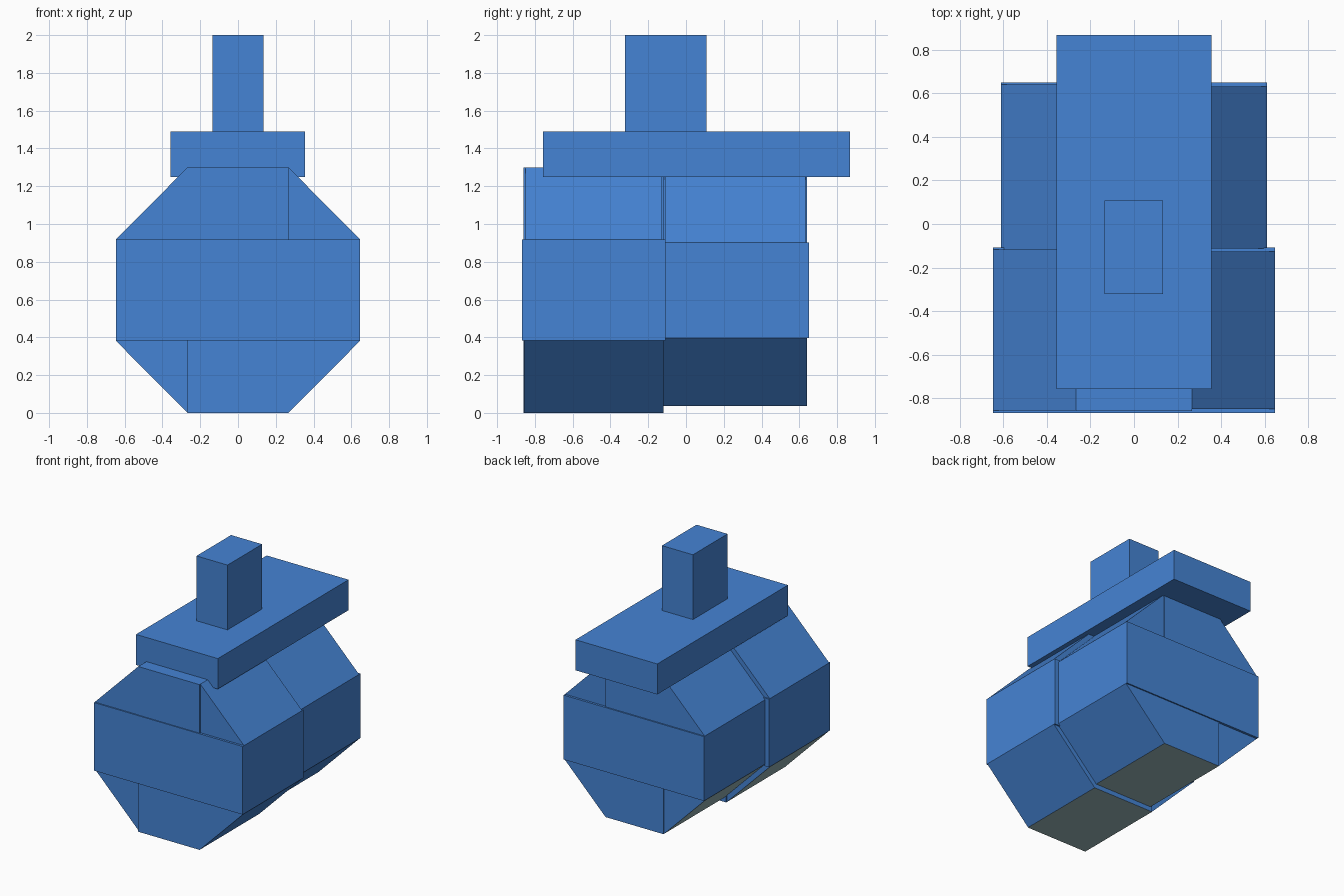
import bpy
import bmesh

cube = bpy.data.objects.get("Cube")
if cube:
    bpy.data.objects.remove(cube, do_unlink=True)


def make_material(name, rgb):
    mat = bpy.data.materials.new(name)
    mat.use_nodes = True
    color = (*rgb, 1)
    mat.diffuse_color = color
    mat.node_tree.nodes["Principled BSDF"].inputs["Base Color"].default_value = color
    return mat


blue = make_material("blue", (0.06, 0.23, 0.66))
grey = make_material("pale_grey", (0.33, 0.48, 0.50))


def extrude_profile(name, points, y0, y1, grey_underside=False):
    """Prism along y from an (x, z) outline."""
    bm = bmesh.new()
    face = bm.faces.new([bm.verts.new((x, y0, z)) for x, z in points])
    ext = bmesh.ops.extrude_face_region(bm, geom=[face])
    verts = [v for v in ext["geom"] if isinstance(v, bmesh.types.BMVert)]
    bmesh.ops.translate(bm, verts=verts, vec=(0, y1 - y0, 0))
    bmesh.ops.recalc_face_normals(bm, faces=bm.faces)
    bm.normal_update()
    # The underside and the lower right slope are grey
    for f in bm.faces:
        if grey_underside and f.normal.z < -0.5 and f.normal.x < 0.3:
            f.material_index = 1
    mesh = bpy.data.meshes.new(name)
    bm.to_mesh(mesh)
    bm.free()
    mesh.materials.append(blue)
    mesh.materials.append(grey)
    obj = bpy.data.objects.new(name, mesh)
    bpy.context.collection.objects.link(obj)
    return obj


def box(name, x0, x1, y0, y1, z0, z1, grey_underside=False):
    outline = [(x0, z0), (x1, z0), (x1, z1), (x0, z1)]
    return extrude_profile(name, outline, y0, y1, grey_underside)


def body_section(name, scale, y0, y1):
    """Octagonal section: crossed boxes with a wedge in each corner."""
    mid = 0.65
    wide, narrow, high, flat = (v * scale for v in (0.647, 0.267, 0.65, 0.268))
    box(name + "_wide_block", -wide, wide, y0, y1, mid - flat, mid + flat)
    box(name + "_tall_block", -narrow, narrow, y0 + 0.008, y1 - 0.01,
        mid - high, mid + high, True)
    for side, sx in (("left", 1), ("right", -1)):
        for level, sz in (("upper", 1), ("lower", -1)):
            inset = 0.018 if sx == sz else 0.01
            outline = [(sx * narrow, mid + sz * flat),
                       (sx * wide, mid + sz * flat),
                       (sx * narrow, mid + sz * high)]
            extrude_profile(f"{name}_{level}_{side}_wedge", outline,
                            y0 + inset, y1 - inset, sz < 0)


# Body: larger front section and smaller rear section
body_section("front_body", 1.0, -0.867, -0.108)
body_section("rear_body", 0.945, -0.13, 0.65)

# Top slab and upright post
box("top_slab", -0.357, 0.355, -0.758, 0.867, 1.25, 1.49)
box("post", -0.136, 0.134, -0.322, 0.108, 1.45, 2.0)
